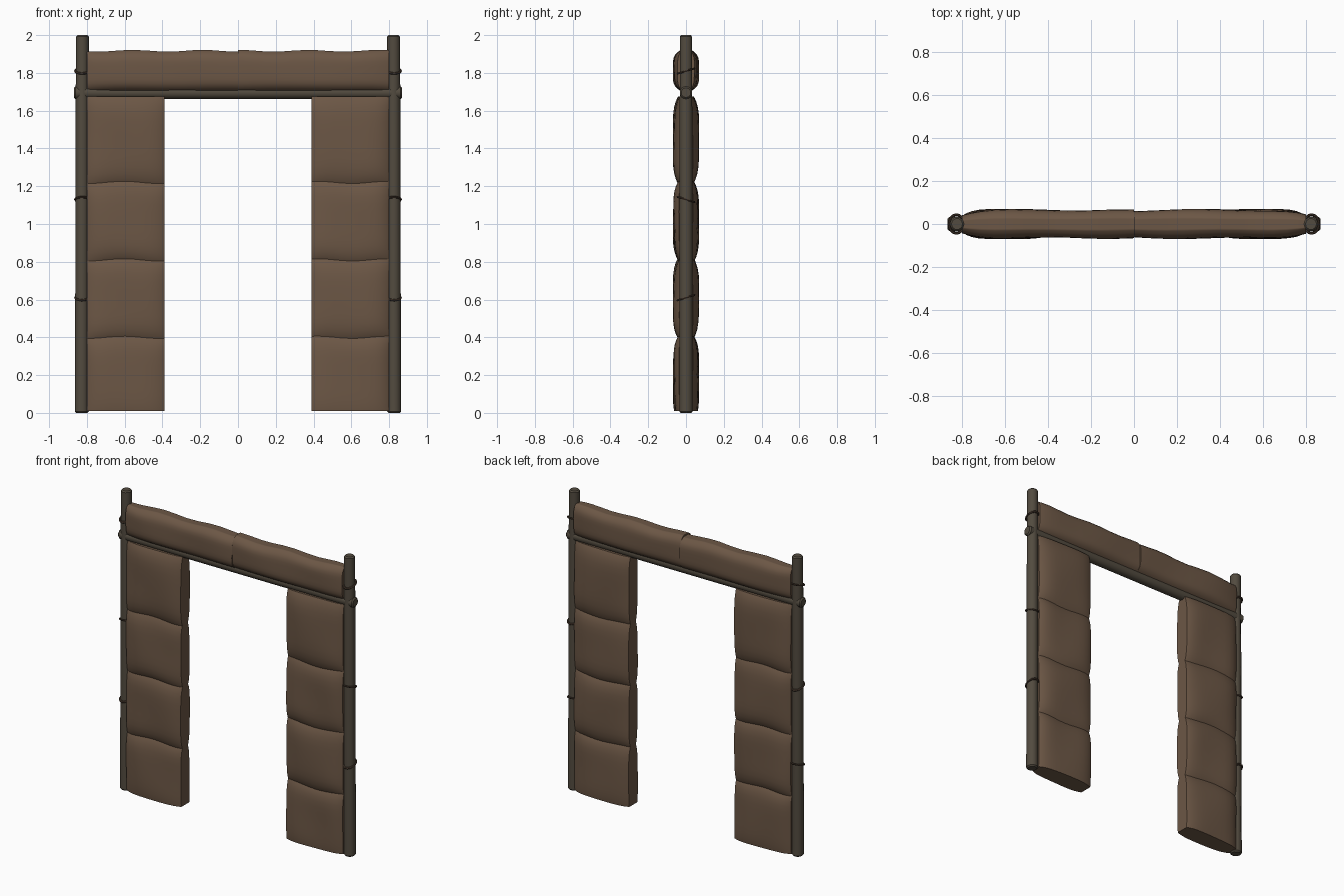
import bpy, bmesh, math
from math import sin, pi
from mathutils import Vector

if "Cube" in bpy.data.objects:
    bpy.data.objects.remove(bpy.data.objects["Cube"])


def material(name, col):
    m = bpy.data.materials.new(name)
    m.diffuse_color = (*col, 1)
    m.use_nodes = True
    m.node_tree.nodes["Principled BSDF"].inputs["Base Color"].default_value = m.diffuse_color
    return m


HIDE = material("hide", (0.15, 0.095, 0.06))
WOOD = material("wood", (0.085, 0.07, 0.05))
ROPE = material("rope", (0.07, 0.045, 0.03))


def finish(bm, name, mat, angle=40):
    bmesh.ops.recalc_face_normals(bm, faces=bm.faces)
    me = bpy.data.meshes.new(name)
    bm.to_mesh(me)
    bm.free()
    ob = bpy.data.objects.new(name, me)
    bpy.context.collection.objects.link(ob)
    me.materials.append(mat)
    bpy.ops.object.select_all(action='DESELECT')
    ob.select_set(True)
    bpy.context.view_layer.objects.active = ob
    bpy.ops.object.shade_smooth_by_angle(angle=math.radians(angle))
    return ob


def pillow(name, x0, x1, z0, z1, taper, wave=(0, 0), seed=0.0):
    """Padded hide block; taper = thickness loss at (x0, x1, z0, z1) sides."""
    bm = bmesh.new()
    bmesh.ops.create_cube(bm, size=2)
    bmesh.ops.subdivide_edges(bm, edges=bm.edges[:], cuts=13, use_grid_fill=True)
    for v in bm.verts:
        # crowd the grid lines towards the rims
        u, t, w = sin(v.co.x * pi / 2), v.co.y, sin(v.co.z * pi / 2)
        tx = taper[0] if u < 0 else taper[1]
        tz = taper[2] if w < 0 else taper[3]
        f = (1 - tx * abs(u) ** 5) * (1 - tz * abs(w) ** 5)
        x = (x0 + x1) / 2 + u * (x1 - x0) / 2
        z = (z0 + z1) / 2 + w * (z1 - z0) / 2
        z += (wave[1] if w > 0 else wave[0]) * abs(w) * sin(x * 17 + seed)
        bump = 0.004 * sin(x * 11 + z * 8 + seed + t)
        v.co = (x, t * (0.066 * f) + bump * f, z)
    finish(bm, name, HIDE)


def pole(name, p0, p1, r0, r1, sides=10):
    """Tapered wooden pole with small chamfered ends."""
    p0, p1 = Vector(p0), Vector(p1)
    d = p1 - p0
    q = d.to_track_quat('Z', 'Y')
    L, c = d.length, 0.008
    rm = (r0 + r1) / 2
    bm = bmesh.new()
    rings = []
    for h, r in ((0, r0 - c), (c, r0), (L * .33, rm), (L * .67, rm), (L - c, r1), (L, r1 - c)):
        rings.append([bm.verts.new(p0 + q @ Vector((r * math.cos(2 * pi * (i + .5) / sides),
                                                  r * sin(2 * pi * (i + .5) / sides), h)))
                      for i in range(sides)])
    for a, b in zip(rings, rings[1:]):
        for i in range(sides):
            j = (i + 1) % sides
            bm.faces.new((a[i], a[j], b[j], b[i]))
    bm.faces.new(rings[0])
    bm.faces.new(rings[-1])
    finish(bm, name, WOOD)


def tie(name, x, z, tilt):
    """Rope loop around a post."""
    n, m, r = 16, 6, 0.006
    bm = bmesh.new()
    g = []
    for i in range(n):
        a = 2 * pi * i / n
        row = []
        for k in range(m):
            b = 2 * pi * k / m
            R = r * math.cos(b)
            y = (0.044 + R) * sin(a)
            row.append(bm.verts.new((x + (0.035 + R) * math.cos(a), y, z + r * sin(b) + y * tilt)))
        g.append(row)
    for i in range(n):
        for k in range(m):
            bm.faces.new((g[i][k], g[(i + 1) % n][k], g[(i + 1) % n][(k + 1) % m], g[i][(k + 1) % m]))
    finish(bm, name, ROPE)


# crossbeam
pole("crossbeam", (-0.868, 0, 1.695), (0.868, 0, 1.695), 0.034, 0.034)

seams = [0.01, 0.40, 0.81, 1.22, 1.67]
for s, side in ((-1, "left"), (1, "right")):
    # post and its ties
    pole(f"{side}_post", (s * 0.827, 0, 0), (s * 0.824, 0, 2), 0.037, 0.034)
    for i, z in enumerate((0.61, 1.13, 1.81)):
        tie(f"{side}_tie_{i}", s * 0.827, z, 0.3 * (-1) ** i)
    # stacked side panels
    for i in range(4):
        a, b = sorted((s * 0.80, s * 0.39))
        edge = (0.45, 0.3) if s < 0 else (0.3, 0.45)
        pillow(f"{side}_panel_{i}", a, b, seams[i] - (0.004 if i else 0), seams[i + 1] + 0.004,
               (*edge, 0.4 if i else 0.1, 0.4),
               (0.006 if i else 0, 0.006 if i < 3 else 0), 0.7 * s)
    # lintel hide
    a, b = sorted((s * 0.80, 0))
    ends = (0.35, 0.04) if s < 0 else (0.04, 0.35)
    pillow(f"{side}_lintel_hide", a, b, 1.705, 1.917, (*ends, 0.6, 0.6), (0, 0.005), 1.5 * s)
